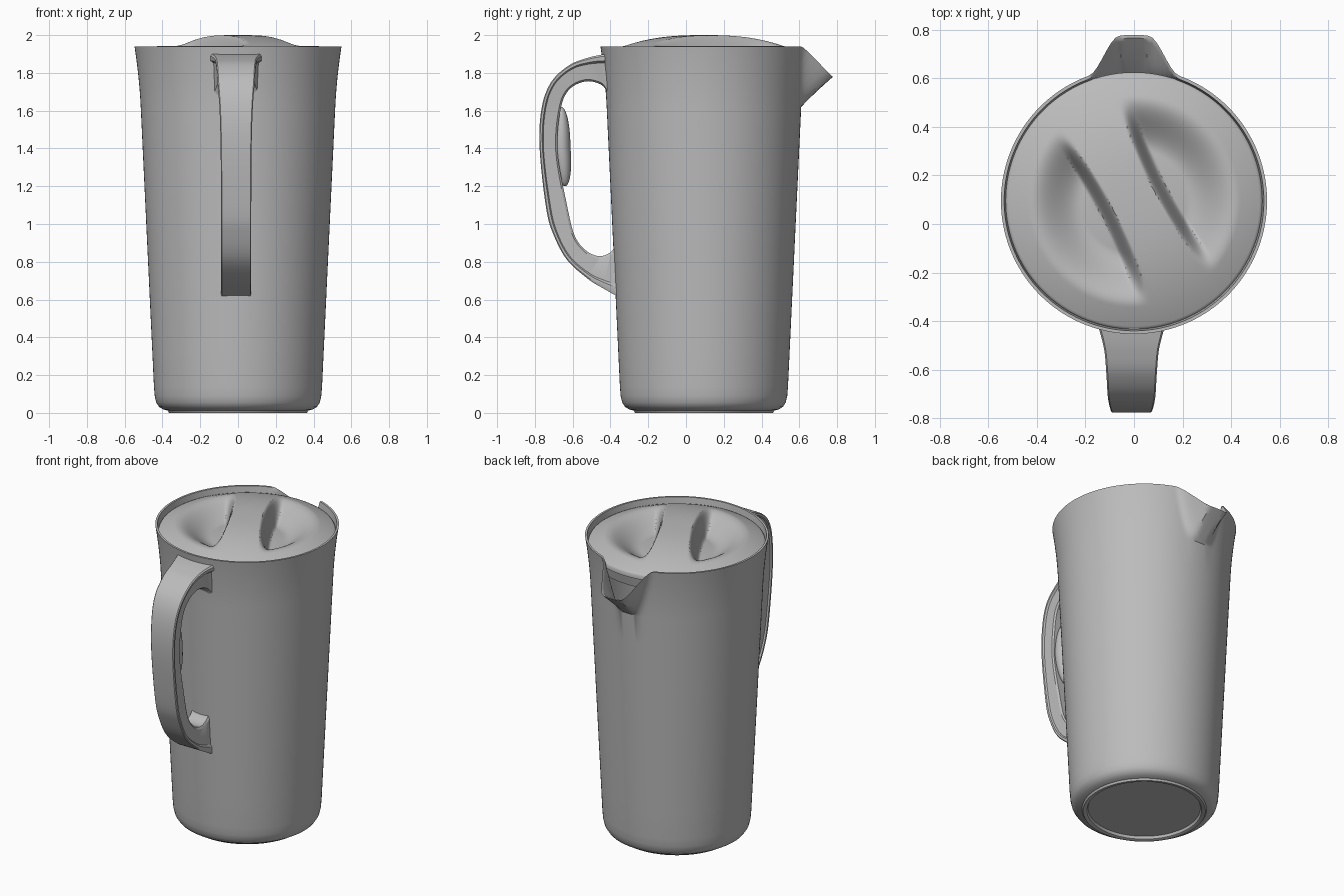
import bpy, bmesh, math
from mathutils import Vector

if "Cube" in bpy.data.objects:
    bpy.data.objects.remove(bpy.data.objects["Cube"])

CY = 0.095  # jug axis in y
mat = bpy.data.materials.new("grey plastic")
mat.diffuse_color = (0.5, 0.5, 0.5, 1)
mat.use_nodes = True
mat.node_tree.nodes["Principled BSDF"].inputs["Base Color"].default_value = mat.diffuse_color


def smooth(t):
    t = max(0.0, min(1.0, t))
    return t * t * (3 - 2 * t)


def finish(name, bm, angle=35):
    bmesh.ops.recalc_face_normals(bm, faces=bm.faces)
    me = bpy.data.meshes.new(name)
    bm.to_mesh(me)
    bm.free()
    ob = bpy.data.objects.new(name, me)
    bpy.context.collection.objects.link(ob)
    me.materials.append(mat)
    bpy.ops.object.select_all(action='DESELECT')
    ob.select_set(True)
    bpy.context.view_layer.objects.active = ob
    bpy.ops.object.shade_smooth_by_angle(angle=math.radians(angle))
    return ob


def revolve(name, profile, shape, n=180):
    """Turn a profile around the jug axis; shape() adjusts every point."""
    bm = bmesh.new()
    rings = []
    for r, z in profile:
        rings.append([bm.verts.new(shape(r * math.sin(2 * math.pi * i / n),
                                         r * math.cos(2 * math.pi * i / n), z))
                      for i in range(n)])
    for a, b in zip(rings, rings[1:]):
        for i in range(n):
            j = (i + 1) % n
            bm.faces.new((a[i], a[j], b[j], b[i]))
    bm.faces.new(rings[0])
    bm.faces.new(rings[-1])
    return finish(name, bm)


def spout(x, y, z):
    # Pull the back of the rim out and down into a pouring lip
    if y > 0 and z > 1.62:
        t = (z - 1.62) / 0.32
        k = 0.55 + 0.45 * t
        w = smooth((0.185 * k - abs(x)) / (0.125 * k))
        y += 0.136 * t * w
        z = 1.62 + t * (0.32 - 0.16 * w)
    return (x, y + CY, z)


# Jug body: foot ring, rounded base, tapered wall, flared rim, inner wall
foot = [(0.335, 0.02), (0.342, 0.004), (0.35, 0), (0.365, 0), (0.372, 0.012),
        (0.395, 0.018), (0.418, 0.032), (0.433, 0.055), (0.441, 0.09), (0.445, 0.14)]
wall = [(0.445 + 0.07 * i / 8, 0.14 + 1.48 * i / 8) for i in range(1, 9)]
flare = []
for i in range(1, 15):
    t = i / 14
    flare.append((0.515 + 0.016 * t + 0.017 * t * t, 1.62 + 0.32 * t))
inner = [(r - 0.013, z) for r, z in reversed(flare)]
inner += [(0.5, 1.6), (0.43, 0.12), (0.40, 0.06)]
revolve("jug_body", foot + wall + flare + inner, spout)


# Lid: shallow dome with two scooped hollows leaving a slanted grip ridge
def lid_shape(x, y, z):
    r = math.hypot(x, y)
    if z > 1.9:
        u = abs(x * 0.889 + y * 0.459)
        v = x * 0.459 - y * 0.889
        z = 1.90 + 0.10 * (1 - (r / 0.53) ** 2.5)
        ridge = smooth((u - 0.09 - 0.25 * v * v) / 0.06)
        z -= 0.14 * ridge * smooth((0.435 - r) / 0.22)
    return (x, y + CY, z)


lid = [(0.004 + 0.52 * i / 70, 2.0) for i in range(71)]
lid += [(0.53, 1.893), (0.53, 1.87), (0.515, 1.87), (0.50, 1.80), (0.49, 1.80)]
revolve("lid", lid, lid_shape, 200)


# Handle: outer y, z; inner y, z; half width
stations = [
    (-.43, 1.90, -.41, 1.68, .135), (-.52, 1.88, -.445, 1.735, .113),
    (-.62, 1.84, -.53, 1.755, .104), (-.715, 1.75, -.62, 1.71, .098),
    (-.765, 1.61, -.665, 1.60, .088), (-.775, 1.40, -.68, 1.38, .082),
    (-.74, 1.08, -.63, 1.10, .08), (-.70, .94, -.59, .94, .08),
    (-.63, .81, -.53, .86, .08), (-.52, .71, -.46, .83, .08),
    (-.44, .66, -.40, .85, .08), (-.36, .615, -.365, .90, .08)]


def catmull(rows, steps):
    out = []
    for i in range(len(rows) - 1):
        p = [rows[max(0, min(len(rows) - 1, i + k))] for k in (-1, 0, 1, 2)]
        for s in range(steps):
            t = s / steps
            out.append([0.5 * (2 * b + (c - a) * t + (2 * a - 5 * b + 4 * c - d) * t * t
                               + (3 * b - a - 3 * c + d) * t ** 3)
                        for a, b, c, d in zip(*p)])
    return out + [list(rows[-1])]


# Half section: (width factor, depth from outer strap to inner edge)
half = [(0.94, 0), (1, 0.05), (1, 0.16), (0.88, 0.22), (0.84, 0.9), (0.74, 1)]
section = half + [(-w, d) for w, d in reversed(half)]
bm = bmesh.new()
loops = []
for oy, oz, iy, iz, w in catmull(stations, 6):
    o, n = Vector((oy, oz)), Vector((iy, iz))
    loop = []
    for f, d in section:
        p = o.lerp(n, d)
        loop.append(bm.verts.new((-0.01 + f * w, p.x, p.y)))
    loops.append(loop)
for a, b in zip(loops, loops[1:]):
    for i in range(len(section)):
        j = (i + 1) % len(section)
        bm.faces.new((a[i], a[j], b[j], b[i]))
bm.faces.new(loops[0])
bm.faces.new(loops[-1])
finish("handle", bm, 30)

# Soft grip pad on the inside of the handle
bm = bmesh.new()
bmesh.ops.create_uvsphere(bm, u_segments=32, v_segments=20, radius=1)
for v in bm.verts:
    x, y, z = v.co
    v.co = (-0.01 + 0.06 * x, -0.66 + 0.048 * y + 0.02 * min(0, z) * -1, 1.41 + 0.21 * z)
finish("grip_pad", bm)
